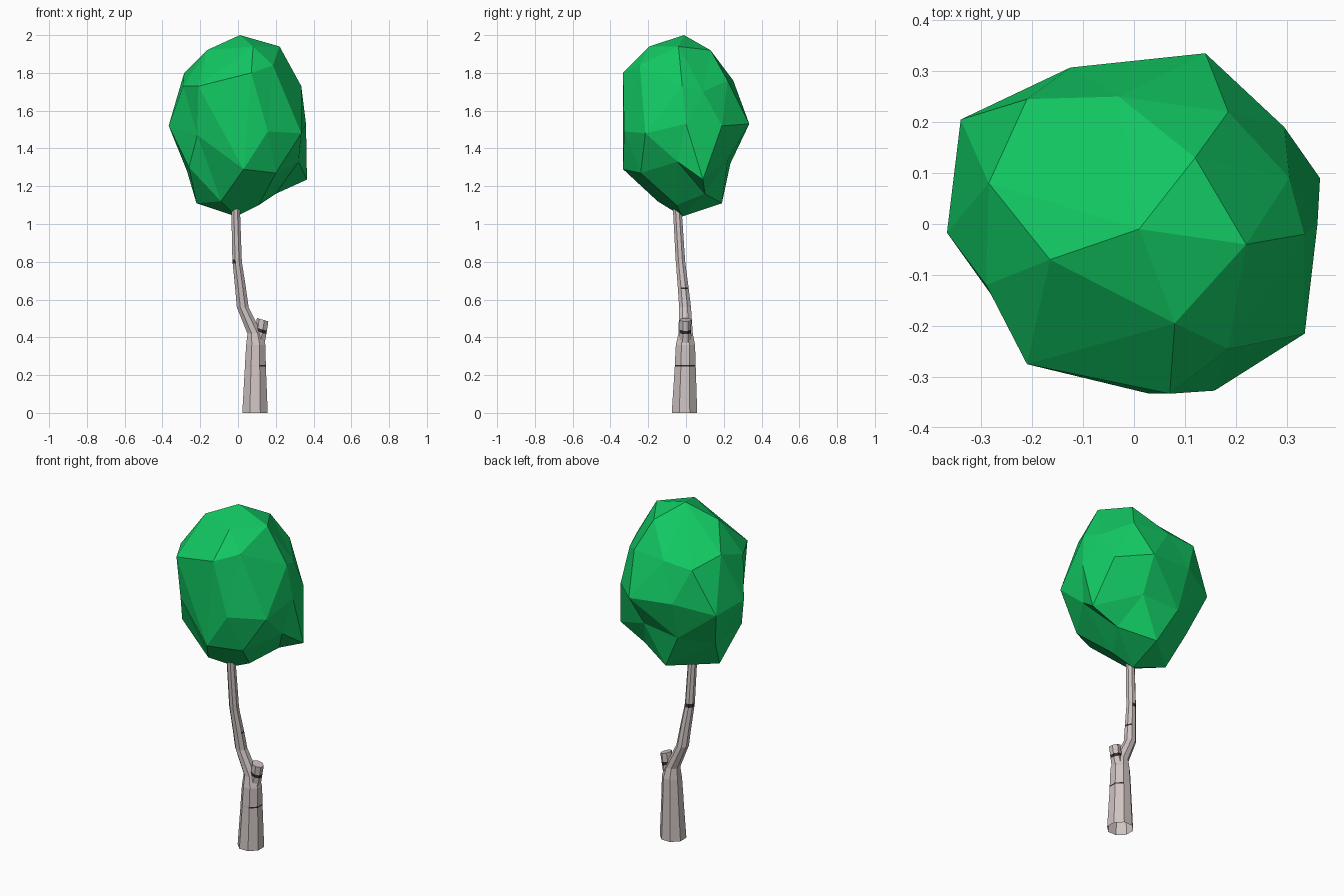
import bpy, bmesh, math
from mathutils import Vector


def material(name, rgb):
    m = bpy.data.materials.new(name)
    m.diffuse_color = (*rgb, 1)
    return m


GREEN = material("leaf green", (0.006, 0.58, 0.125))
BARK = material("pale bark", (0.62, 0.55, 0.54))
DARK = material("dark bark marks", (0.03, 0.03, 0.03))


def finish(bm, name, mats):
    bmesh.ops.recalc_face_normals(bm, faces=bm.faces[:])
    me = bpy.data.meshes.new(name)
    bm.to_mesh(me)
    bm.free()
    for m in mats:
        me.materials.append(m)
    ob = bpy.data.objects.new(name, me)
    bpy.context.collection.objects.link(ob)
    return ob


def tube(name, rings, marks, tilt=0.0, cap=False, sides=8):
    """Loft of (x, y, z, radius) rings; marks = {ring index: (direction, min dot)} paint dark faces."""
    bm = bmesh.new()
    loops = []
    for x, y, z, r in rings:
        loop = []
        for k in range(sides):
            a = math.tau * (k + 0.5) / sides
            dx = r * math.cos(a)
            loop.append(bm.verts.new((x + dx, y + r * math.sin(a), z - dx * tilt)))
        loops.append(loop)
    for i in range(len(loops) - 1):
        for k in range(sides):
            n = (k + 1) % sides
            f = bm.faces.new((loops[i][k], loops[i][n], loops[i + 1][n], loops[i + 1][k]))
            a = math.tau * (k + 1) / sides
            if i in marks:
                d, lim = marks[i]
                if d[0] * math.cos(a) + d[1] * math.sin(a) > lim:
                    f.material_index = 1
    if cap:
        bm.faces.new(loops[-1])
    return finish(bm, name, [BARK, DARK])


# Trunk: tapered base, bend to the left, thin upper stem, dark bark marks
tube("trunk", [
    (0.09, -0.008, 0.0, 0.073), (0.092, -0.004, 0.245, 0.060), (0.092, -0.004, 0.253, 0.060),
    (0.094, -0.003, 0.36, 0.055), (0.088, -0.002, 0.42, 0.041),
    (0.025, -0.005, 0.56, 0.034), (0.014, -0.014, 0.655, 0.031), (0.013, -0.015, 0.665, 0.031),
    (-0.003, -0.028, 0.79, 0.027), (-0.005, -0.03, 0.812, 0.027),
    (-0.012, -0.045, 1.06, 0.025), (-0.015, -0.05, 1.15, 0.024)],
    {1: ((1, 0), 0.6), 6: ((0.9, 0.44), 0.8), 8: ((-0.8, 0.6), -0.1)})

# Cut-off side branch
tube("branch_stub", [
    (0.105, -0.003, 0.36, 0.036), (0.122, -0.003, 0.425, 0.031), (0.125, -0.003, 0.443, 0.031),
    (0.132, -0.003, 0.493, 0.032)],
    {1: ((1, 0), -2)}, tilt=0.3, cap=True, sides=7)

# Crown: faceted lump given by its corner points
corners = [
    (0.01, -0.01, 2.0), (0.22, -0.04, 1.94), (0.12, 0.13, 1.92), (-0.165, -0.07, 1.92), (0.08, -0.195, 1.94),
    (0.07, -0.333, 1.80), (0.185, -0.245, 1.84), (-0.21, -0.275, 1.73), (-0.29, -0.12, 1.73),
    (-0.285, 0.08, 1.80), (-0.21, 0.245, 1.75), (-0.03, 0.25, 1.76), (0.185, 0.22, 1.76),
    (0.305, 0.09, 1.70), (0.335, -0.02, 1.73),
    (-0.367, -0.017, 1.52), (-0.34, 0.205, 1.50), (-0.125, 0.307, 1.55), (0.14, 0.335, 1.53),
    (0.295, 0.19, 1.52), (0.36, 0.0, 1.53), (0.335, -0.215, 1.48), (0.158, -0.327, 1.49), (-0.215, -0.23, 1.47),
    (0.03, -0.333, 1.29), (0.20, -0.24, 1.27), (0.32, -0.045, 1.33), (0.365, 0.09, 1.235),
    (0.12, 0.22, 1.34), (-0.11, 0.235, 1.32), (-0.27, 0.11, 1.28), (-0.26, -0.15, 1.30),
    (-0.22, 0.0, 1.11), (0.0, 0.19, 1.11), (0.20, 0.10, 1.16), (0.11, -0.05, 1.10),
    (-0.09, -0.15, 1.12), (-0.01, -0.02, 1.04)]
centre = Vector((0, 0, 1.52))
bm = bmesh.new()
home = {}
for c in corners:
    d = Vector(c) - centre
    d.z *= 0.7
    v = bm.verts.new(d.normalized())
    home[v] = Vector(c)
# join the corners on a unit ball, then move each out to its place (keeps dents)
bmesh.ops.convex_hull(bm, input=bm.verts[:])
for v in bm.verts:
    v.co = home[v]
finish(bm, "crown", [GREEN])
